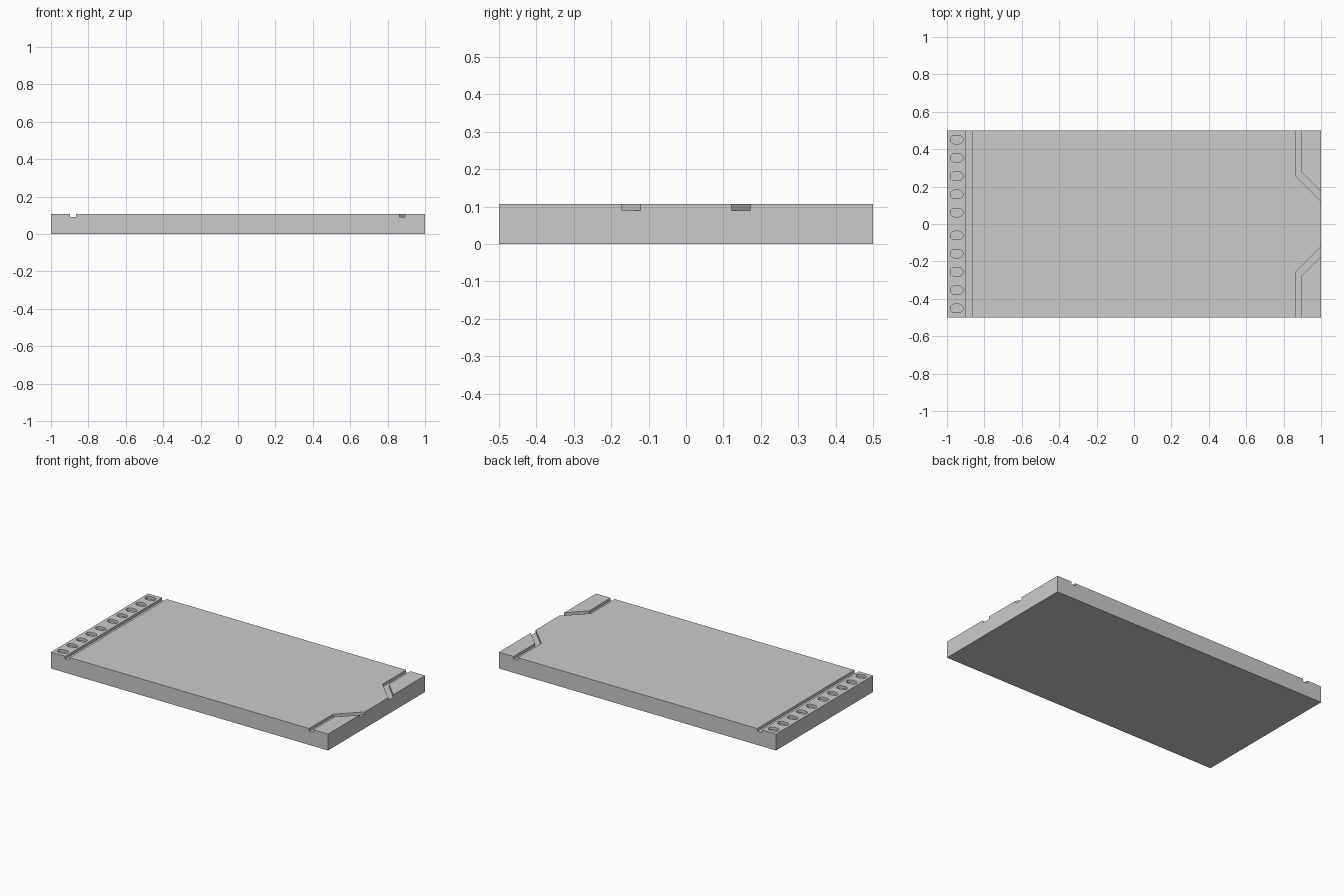
import bpy, bmesh, math

if "Cube" in bpy.data.objects:
    bpy.data.objects.remove(bpy.data.objects["Cube"])

TOP = 0.107
GROOVE_FLOOR = 0.09


def prism(bm, outline, z0, z1):
    """Extrude a flat outline from z0 up to z1."""
    face = bm.faces.new([bm.verts.new((x, y, z0)) for x, y in outline])
    new = bmesh.ops.extrude_face_region(bm, geom=[face])["geom"]
    verts = [v for v in new if isinstance(v, bmesh.types.BMVert)]
    bmesh.ops.translate(bm, verts=verts, vec=(0, 0, z1 - z0))


def make_object(name, bm):
    bmesh.ops.recalc_face_normals(bm, faces=bm.faces)
    mesh = bpy.data.meshes.new(name)
    bm.to_mesh(mesh)
    bm.free()
    obj = bpy.data.objects.new(name, mesh)
    bpy.context.collection.objects.link(obj)
    return obj


def slot(cx, cy, half_len, r, steps=8):
    """Round-ended slot outline lying along x."""
    pts = []
    for side, start in ((1, -90), (-1, 90)):
        for i in range(steps + 1):
            a = math.radians(start + 180 * i / steps)
            pts.append((cx + side * (half_len - r) + r * math.cos(a),
                        cy + r * math.sin(a)))
    return pts


# Main slab
bm = bmesh.new()
prism(bm, [(-1, -0.5), (1, -0.5), (1, 0.5), (-1, 0.5)], 0, TOP)
slab = make_object("slab", bm)

# Straight groove across the left end
bm = bmesh.new()
prism(bm, [(-0.897, -0.6), (-0.865, -0.6), (-0.865, 0.6), (-0.897, 0.6)],
      GROOVE_FLOOR, 0.2)

# Mirrored bent grooves at the right-hand corners
for s in (-1, 1):
    bend = [(0.864, 0.6), (0.864, 0.257), (1.1, 0.021),
            (1.1, 0.073), (0.894, 0.279), (0.894, 0.6)]
    prism(bm, [(x, s * y) for x, y in bend], GROOVE_FLOOR, 0.2)

# Two mirrored runs of five slots beside the straight groove
for s in (-1, 1):
    for i in range(5):
        prism(bm, slot(-0.948, s * (0.061 + 0.0975 * i), 0.034, 0.0225),
              GROOVE_FLOOR, 0.2)
cutter = make_object("groove_cutter", bm)
cutter.hide_render = True

# Carve the slab
mod = slab.modifiers.new("grooves", "BOOLEAN")
mod.operation = "DIFFERENCE"
mod.solver = "EXACT"
mod.object = cutter
bpy.context.view_layer.objects.active = slab
bpy.ops.object.modifier_apply(modifier=mod.name)
bpy.data.objects.remove(cutter)
